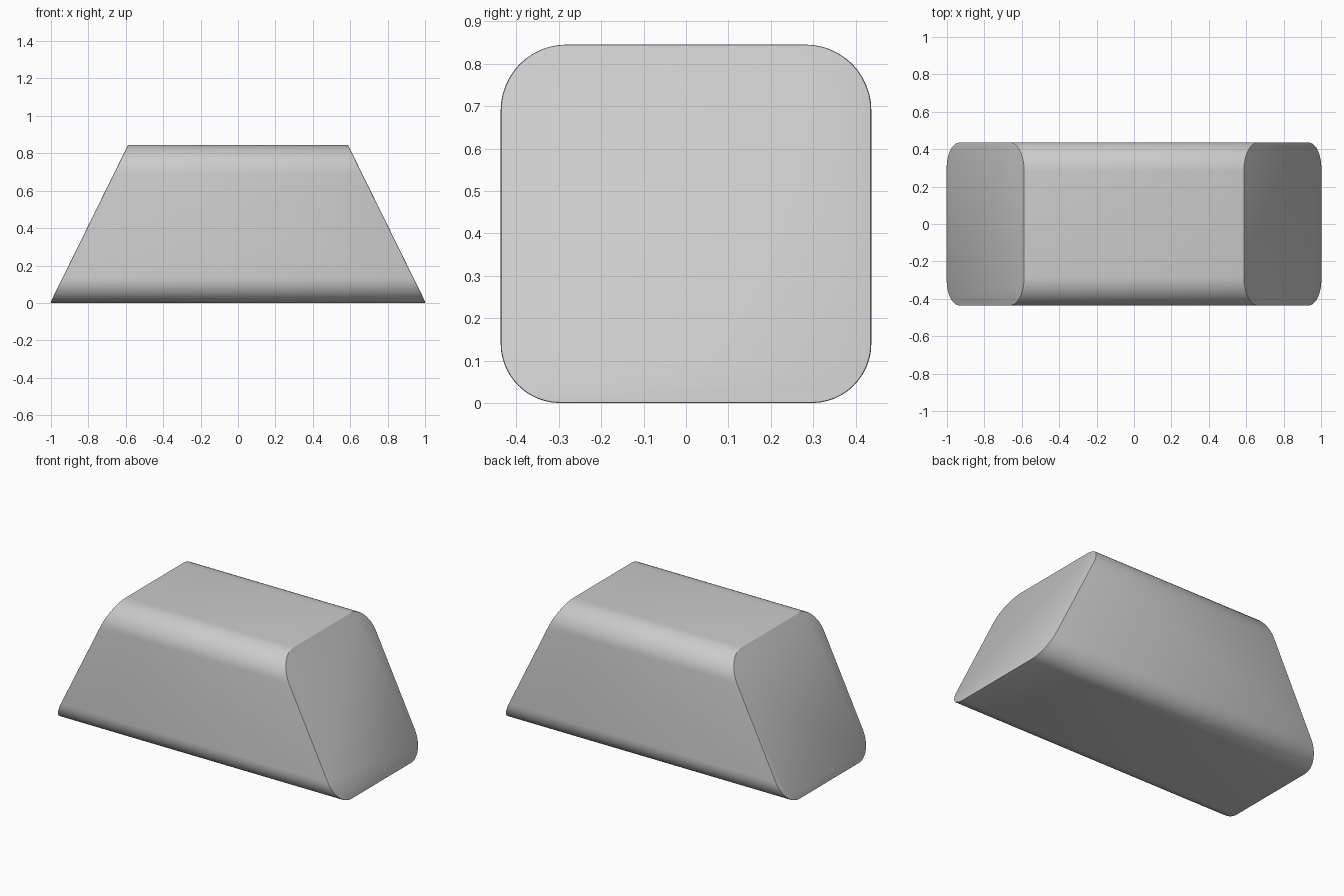
import bpy, bmesh, math

if "Cube" in bpy.data.objects:
    bpy.data.objects.remove(bpy.data.objects["Cube"])

HALF_Y, TOP = 0.437, 0.845
X_BOTTOM, X_TOP = 1.004, 0.588   # half length at the base and at the top
STEPS = 12


def rounded_section():
    """Rounded rectangle in the YZ plane, larger radius on the upper corners."""
    corners = [(1, 0.14, 0.0, -90), (1, 0.155, TOP, 0),
               (-1, 0.155, TOP, 90), (-1, 0.14, 0.0, 180)]
    pts = []
    for side, r, z, start in corners:
        cy = side * (HALF_Y - r)
        cz = z - r if z else r
        for i in range(STEPS + 1):
            a = math.radians(start + 90 * i / STEPS)
            pts.append((cy + r * math.cos(a), cz + r * math.sin(a)))
    return pts


# Bar with rounded section and slanted flat ends
bm = bmesh.new()
section = rounded_section()
rings = []
for s in (-1, 1):
    rings.append([bm.verts.new((s * (X_BOTTOM + (X_TOP - X_BOTTOM) * z / TOP), y, z))
                  for y, z in section])
left, right = rings
n = len(section)
for i in range(n):
    j = (i + 1) % n
    bm.faces.new((left[i], left[j], right[j], right[i]))
caps = [bm.faces.new(left), bm.faces.new(right)]
bmesh.ops.recalc_face_normals(bm, faces=bm.faces)

# Tiny softening of the end rims
rim = list({e for f in caps for e in f.edges})
bmesh.ops.bevel(bm, geom=rim, offset=0.005, segments=2, profile=0.5, affect='EDGES')
bmesh.ops.recalc_face_normals(bm, faces=bm.faces)

mesh = bpy.data.meshes.new("trapezoid_block")
bm.to_mesh(mesh)
bm.free()
block = bpy.data.objects.new("trapezoid_block", mesh)
bpy.context.collection.objects.link(block)
bpy.context.view_layer.objects.active = block
block.select_set(True)
bpy.ops.object.shade_smooth_by_angle(angle=math.radians(25))
